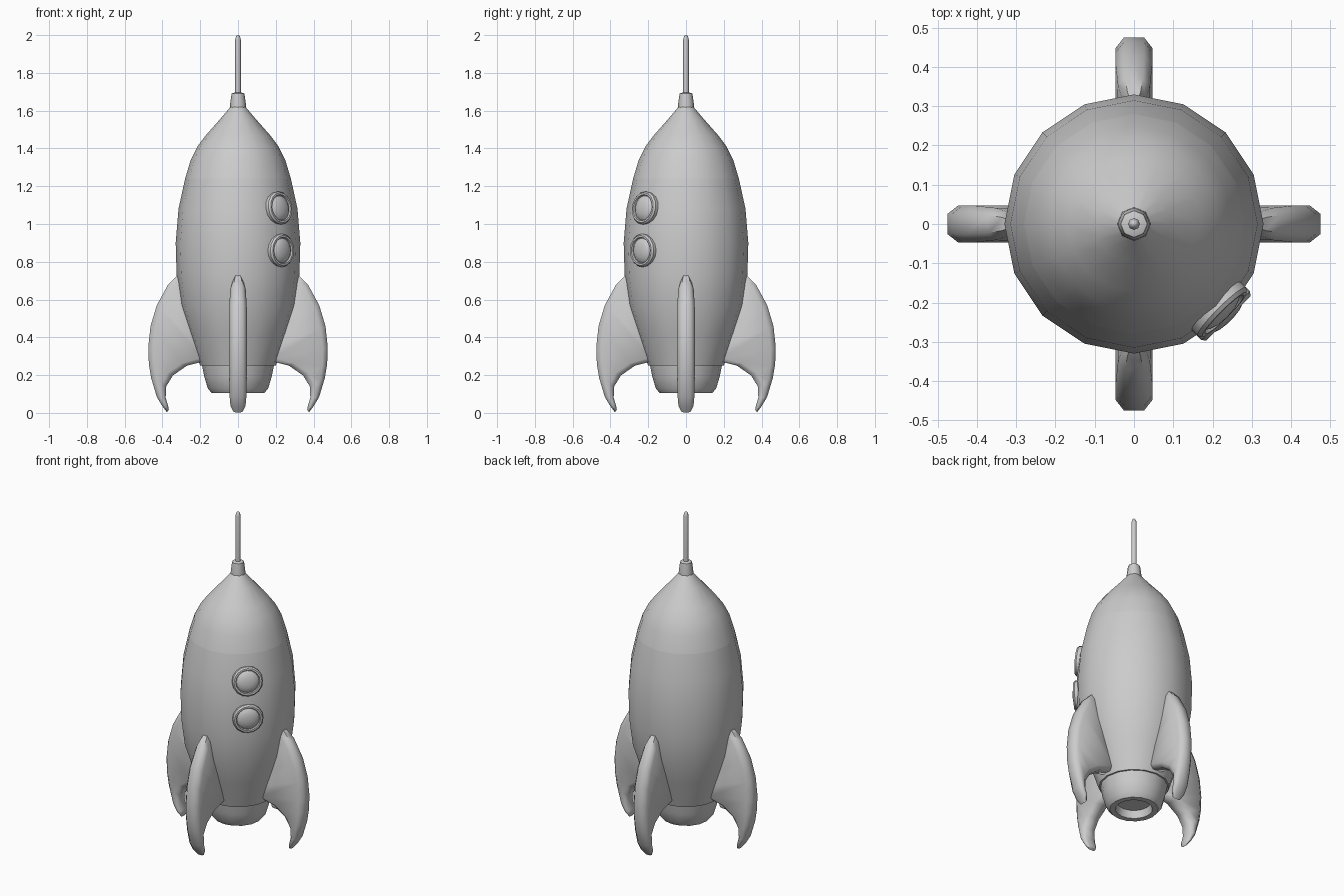
import bpy, bmesh, math
from mathutils import Matrix, Vector

cube = bpy.data.objects.get("Cube")
if cube:
    bpy.data.objects.remove(cube)

grey = bpy.data.materials.new("hull grey")
grey.use_nodes = True
tone = (0.6, 0.6, 0.6, 1)
grey.diffuse_color = tone
grey.node_tree.nodes["Principled BSDF"].inputs["Base Color"].default_value = tone


def finish(name, bm, angle, matrix=Matrix()):
    bmesh.ops.recalc_face_normals(bm, faces=bm.faces)
    mesh = bpy.data.meshes.new(name)
    bm.to_mesh(mesh)
    bm.free()
    mesh.materials.append(grey)
    obj = bpy.data.objects.new(name, mesh)
    bpy.context.collection.objects.link(obj)
    obj.matrix_world = matrix
    bpy.ops.object.select_all(action="DESELECT")
    obj.select_set(True)
    bpy.context.view_layer.objects.active = obj
    bpy.ops.object.shade_smooth_by_angle(angle=math.radians(angle))
    return obj


def skin(bm, rings):
    """Join successive rings of vertices with quads and cap both ends."""
    n = len(rings[0])
    for a, b in zip(rings, rings[1:]):
        for i in range(n):
            j = (i + 1) % n
            bm.faces.new((a[i], a[j], b[j], b[i]))
    bm.faces.new(rings[0])
    bm.faces.new(rings[-1])


def lathe(name, profile, sides, angle=35, matrix=Matrix()):
    bm = bmesh.new()
    steps = [2 * math.pi * i / sides for i in range(sides)]
    skin(bm, [[bm.verts.new((r * math.cos(a), r * math.sin(a), z)) for a in steps]
              for r, z in profile])
    return finish(name, bm, angle, matrix)


# Hull, nose and engine
lathe("hull", [(0.2, 0.25), (0.257, 0.42), (0.305, 0.57), (0.325, 0.73), (0.33, 0.9),
               (0.315, 1.08), (0.28, 1.24)], 16)
lathe("nose_cone", [(0.28, 1.24), (0.25, 1.34), (0.215, 1.41), (0.17, 1.47),
                    (0.095, 1.555), (0.04, 1.62)], 16)
lathe("engine_nozzle", [(0.19, 0.25), (0.178, 0.19), (0.16, 0.13), (0.138, 0.104),
                        (0.105, 0.104), (0.1, 0.125), (0.095, 0.15)], 16)

# Antenna on its collar
lathe("antenna_collar", [(0.043, 1.61), (0.041, 1.64), (0.034, 1.69), (0.02, 1.695)], 8, 50)
lathe("antenna", [(0.015, 1.68), (0.015, 1.975), (0.011, 1.992), (0.004, 2.0)], 8, 60)

# Fins: outer edge point, inner edge point, half thickness
STATIONS = [
    ((0.315, 0.735), (0.28, 0.7), 0.018),
    ((0.335, 0.715), (0.25, 0.6), 0.03),
    ((0.37, 0.68), (0.22, 0.45), 0.041),
    ((0.43, 0.57), (0.18, 0.34), 0.047),
    ((0.463, 0.46), (0.17, 0.275), 0.047),
    ((0.475, 0.35), (0.27, 0.25), 0.047),
    ((0.472, 0.26), (0.345, 0.198), 0.047),
    ((0.46, 0.185), (0.38, 0.14), 0.046),
    ((0.43, 0.085), (0.383, 0.08), 0.044),
    ((0.4, 0.035), (0.372, 0.045), 0.04),
    ((0.376, 0.003), (0.366, 0.018), 0.025),
]


def fin(name, turn):
    bm = bmesh.new()
    rings = []
    for outer, inner, half in STATIONS:
        o, i = Vector((outer[0], 0, outer[1])), Vector((inner[0], 0, inner[1]))
        span = i - o
        soft = min(0.3, 0.03 / span.length)
        section = [(0, 0.55), (soft, 1), (1 - soft, 1), (1, 0.6)]
        section += [(t, -w) for t, w in reversed(section)]
        rings.append([bm.verts.new(o + span * t + Vector((0, half * w, 0)))
                      for t, w in section])
    skin(bm, rings)
    finish(name, bm, 60, Matrix.Rotation(turn, 4, "Z"))


for k, side in enumerate(("left", "back", "right", "front")):
    fin(side + "_fin", k * math.pi / 2)

# Round windows on the front left of the hull
for label, z, reach, tilt in (("upper", 1.085, 0.314, 8), ("lower", 0.86, 0.328, 0)):
    place = (Matrix.Rotation(-math.pi / 4, 4, "Z") @ Matrix.Translation((reach, 0, z))
             @ Matrix.Rotation(math.radians(90 - tilt), 4, "Y"))
    lathe(label + "_window_frame", [(0.088, -0.04), (0.088, 0.002), (0.08, 0.012),
                                    (0.07, 0.012), (0.067, 0.002)], 16, 35, place)
    lathe(label + "_window_glass", [(0.067, 0), (0.055, 0.01), (0.035, 0.017),
                                    (0.012, 0.02)], 16, 35, place)
